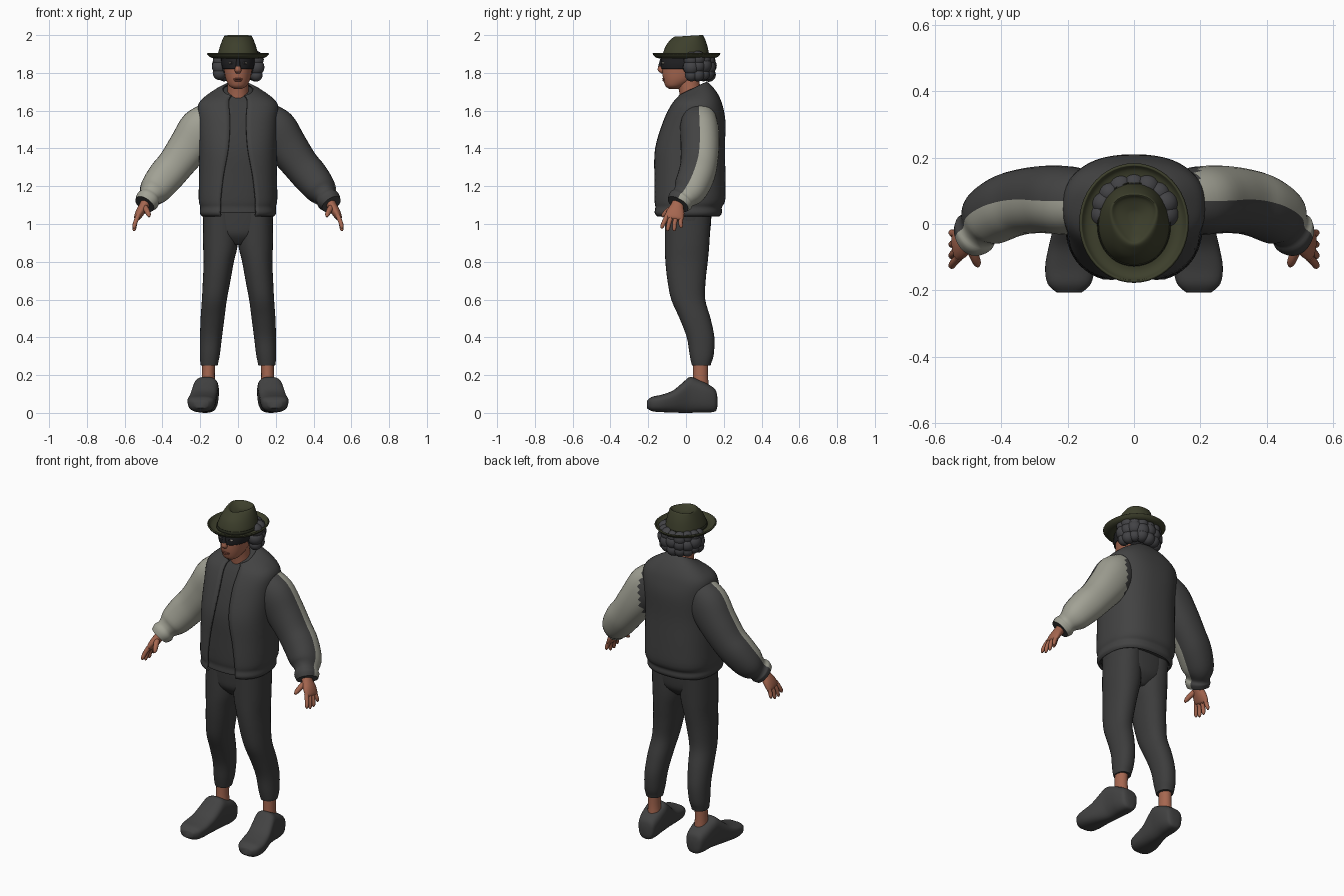
import bpy, bmesh, math, random
from mathutils import Vector, Matrix

random.seed(4)


def material(name, rgb):
    m = bpy.data.materials.new(name)
    m.diffuse_color = (*rgb, 1)
    return m


JACKET = material("charcoal jacket", (0.055, 0.055, 0.055))
TROUSER = material("dark grey cloth", (0.046, 0.046, 0.046))
PALE = material("pale grey sleeve", (0.36, 0.36, 0.30))
SKIN = material("skin", (0.38, 0.135, 0.08))
HAIR = material("grey hair", (0.055, 0.055, 0.06))
HAT = material("olive hat", (0.047, 0.050, 0.025))
BAND = material("dark olive", (0.02, 0.022, 0.012))
MASK = material("black mask", (0.015, 0.015, 0.017))
LIPS = material("lip brown", (0.24, 0.075, 0.05))
EYE = material("eye grey", (0.35, 0.32, 0.28))


def finish(name, bm, mats, angle=50, solid=0):
    bmesh.ops.recalc_face_normals(bm, faces=bm.faces[:])
    me = bpy.data.meshes.new(name)
    bm.to_mesh(me)
    bm.free()
    for m in mats:
        me.materials.append(m)
    ob = bpy.data.objects.new(name, me)
    bpy.context.collection.objects.link(ob)
    bpy.ops.object.select_all(action='DESELECT')
    ob.select_set(True)
    bpy.context.view_layer.objects.active = ob
    bpy.ops.object.shade_smooth_by_angle(angle=math.radians(angle))
    if solid:
        mod = ob.modifiers.new("thickness", 'SOLIDIFY')
        mod.thickness = solid
        mod.offset = 0
    return ob


def spline(st, sub):
    """Smooth in-between stations (Catmull-Rom)."""
    out = []
    for i in range(len(st) - 1):
        p = [st[max(i - 1, 0)], st[i], st[i + 1], st[min(i + 2, len(st) - 1)]]
        for k in range(sub):
            t = k / sub
            out.append([0.5 * (2 * b + (c - a) * t + (2 * a - 5 * b + 4 * c - d) * t * t
                               + (3 * b - a - 3 * c + d) * t ** 3) for a, b, c, d in zip(*p)])
    return out + [list(st[-1])]


def loft(name, mats, st, ref=(0, 1, 0), axis=None, n=2.0, seg=32, sub=4,
         caps=True, solid=0, rule=None, angle=50):
    """Station: x, y, z, width radius, ref radius, tilt, front gap angle, taper."""
    st = spline([tuple(s) + (0,) * (8 - len(s)) for s in st], sub)
    opened = any(s[6] > 0 for s in st)
    cols = seg + 1 if opened else seg
    bm = bmesh.new()
    rings = []
    for i, (x, y, z, ra, rb, tilt, gap, taper) in enumerate(st):
        T = Vector(axis) if axis else (Vector(st[min(i + 1, len(st) - 1)][:3])
                                       - Vector(st[max(i - 1, 0)][:3])).normalized()
        a = Vector(ref)
        a = (a - T * a.dot(T)).normalized()
        b = T.cross(a)
        ring = []
        for j in range(cols):
            t = -math.pi / 2 + gap + (2 * math.pi - 2 * gap) * j / seg
            c, s = [math.copysign(abs(v) ** (2 / n), v) for v in (math.cos(t), math.sin(t))]
            p = Vector((x, y, z)) + b * ra * (1 + taper * s) * c + a * rb * s
            p.z += tilt * rb * s
            ring.append(bm.verts.new(p))
        rings.append(ring)
    for r, q in zip(rings, rings[1:]):
        for j in range(seg):
            k = (j + 1) % cols
            f = bm.faces.new((r[j], r[k], q[k], q[j]))
            if rule:
                s = math.sin(-math.pi / 2 + 2 * math.pi * (j + 0.5) / seg)
                f.material_index = rule(s, f.calc_center_median())
    if caps and not opened:
        bm.faces.new(rings[0])
        bm.faces.new(rings[-1])
    return finish(name, bm, mats, angle, solid)


def balls(name, mat, items):
    bm = bmesh.new()
    for loc, size in items:
        bmesh.ops.create_uvsphere(bm, u_segments=18, v_segments=12, radius=1,
                                  matrix=Matrix.Translation(loc) @ Matrix.Diagonal((*size, 1)))
    return finish(name, bm, [mat], 80)


UP = (0, 0, 1)

# open jacket body and the shirt inside it
body = [(0, .006, 1.045, .186, .166, 0, .41), (0, .006, 1.06, .196, .178, 0, .41),
        (0, .008, 1.09, .194, .176, 0, .40), (0, .015, 1.13, .202, .187, 0, .38),
        (0, .017, 1.25, .201, .186, 0, .31), (0, .02, 1.40, .20, .18, 0, .18),
        (0, .043, 1.54, .205, .16, 0, .14), (0, .056, 1.625, .207, .132, 0, .16),
        (0, .058, 1.67, .17, .108, .1, .20), (0, .045, 1.70, .115, .085, .35, .28),
        (0, .035, 1.712, .078, .072, .5, .38)]
loft("jacket_body", [JACKET], body, axis=UP, n=2.5, seg=48, solid=.012)
shirt = [(x, y, z, a - .014, b - .014, t) for x, y, z, a, b, t, g in body]
shirt[0] = (0, .006, 1.06, .17, .155)
loft("shirt", [TROUSER], shirt, axis=UP, n=2.5, seg=48)

# hips
loft("trouser_hips", [TROUSER],
     [(0, .005, .89, .04, .07), (0, .008, .94, .14, .112), (0, .01, 1.0, .182, .122),
      (0, .01, 1.09, .186, .125)], axis=UP, n=2.4)

for sx, side in ((-1, "right"), (1, "left")):
    def m(st):
        return [(s[0] * sx,) + tuple(s[1:]) for s in st]

    # two-colour sleeve: pale half faces front on one arm and back on the other
    loft(side + "_sleeve", [JACKET, PALE],
         m([(.12, .07, 1.59, .075, .08), (.19, .07, 1.51, .115, .102), (.26, .074, 1.41, .108, .102),
            (.33, .068, 1.315, .097, .098), (.385, .052, 1.25, .095, .096), (.44, .02, 1.18, .083, .088),
            (.468, -.012, 1.143, .058, .067), (.48, -.028, 1.125, .064, .07),
            (.494, -.042, 1.105, .055, .062)]), n=2.2,
         rule=lambda s, c, sx=sx: int(s * sx > 0 and abs(c.x) > .19))
    # hand
    loft(side + "_palm", [SKIN],
         m([(.47, -.025, 1.14, .03, .034), (.495, -.045, 1.10, .026, .034), (.517, -.055, 1.065, .024, .047),
            (.533, -.062, 1.035, .018, .05), (.537, -.064, 1.025, .01, .044)]), seg=20)
    for i, (y0, y1, z1) in enumerate([(-.100, -.126, .975), (-.075, -.096, .962),
                                      (-.050, -.062, .962), (-.026, -.026, .978)]):
        loft(f"{side}_finger_{i + 1}", [SKIN],
             m([(.528, y0, 1.045, .013, .013), (.543, (y0 + y1) / 2 - .003, 1.01, .012, .012),
                (.549, y1, z1 + .012, .010, .010), (.550, y1 - .001, z1, .004, .004)]), seg=10)
    loft(side + "_thumb", [SKIN],
         m([(.497, -.06, 1.095, .016, .016), (.482, -.095, 1.07, .015, .015),
            (.473, -.117, 1.05, .012, .012), (.470, -.127, 1.038, .005, .005)]), ref=(1, 0, 0), seg=10)

    # trouser leg and ankle
    loft(side + "_trouser_leg", [TROUSER],
         m([(.094, .01, 1.06, .09, .122), (.093, .006, .90, .092, .118), (.102, .003, .80, .08, .112),
            (.113, .003, .70, .073, .101), (.125, .012, .60, .066, .09), (.135, .048, .50, .063, .082),
            (.143, .077, .40, .058, .073), (.149, .083, .31, .053, .064), (.152, .081, .265, .047, .053),
            (.152, .081, .25, .044, .049)]), axis=UP, n=2.2)
    loft(side + "_ankle", [SKIN],
         m([(.155, .078, .12, .038, .044), (.157, .077, .19, .034, .04), (.155, .078, .27, .034, .04)]),
         axis=UP, seg=20)
    # shoe, lofted from heel to toe
    loft(side + "_shoe", [JACKET],
         m([(.160, .166, .058, .022, .025, 0, 0, .1), (.160, .155, .066, .048, .058, 0, 0, .1),
            (.163, .11, .079, .060, .077, 0, 0, .12), (.166, .06, .090, .062, .088, 0, 0, .18),
            (.170, .02, .095, .062, .095, 0, 0, .2), (.177, -.02, .079, .065, .079, 0, 0, .2),
            (.186, -.07, .060, .069, .058, 0, 0, .16), (.193, -.13, .050, .073, .046, 0, 0, .12),
            (.195, -.18, .047, .064, .038, 0, 0, .1), (.195, -.207, .045, .036, .020, 0, 0, .1)]),
         ref=UP, axis=(0, -1, 0), n=2.8)

# neck, head and face
loft("neck", [SKIN], [(0, .035, 1.62, .062, .062), (0, .022, 1.70, .056, .058), (0, .005, 1.79, .054, .06)],
     axis=UP, seg=24)
loft("head", [SKIN],
     [(0, -.062, 1.716, .022, .028), (0, -.058, 1.73, .045, .05), (0, -.036, 1.76, .062, .083),
      (0, -.02, 1.80, .072, .105), (0, -.01, 1.85, .078, .115), (0, 0, 1.90, .08, .115)], axis=UP, n=2.1)
loft("nose", [SKIN, MASK],
     [(0, -.124, 1.798, .010, .008), (0, -.131, 1.812, .018, .018), (0, -.130, 1.835, .013, .017),
      (0, -.122, 1.875, .009, .014)], axis=UP, seg=16, rule=lambda s, c: int(c.z > 1.835))
balls("lips", LIPS, [((0, -.117, 1.768), (.026, .009, .005)), ((0, -.115, 1.759), (.021, .009, .005))])
loft("eye_mask", [MASK],
     [(0, -.015, 1.822, .080, .115), (0, -.01, 1.85, .086, .122), (0, -.003, 1.89, .087, .122)],
     axis=UP, n=2.1, caps=False, solid=.004)
balls("eyes", EYE, [((s * .034, -.119, 1.852), (.016, .012, .006)) for s in (-1, 1)])
balls("pupils", MASK, [((s * .034, -.128, 1.852), (.006, .005, .0055)) for s in (-1, 1)])

# curly hair around the sides and back
curls = [((0, .045, 1.835), (.105, .095, .07))]
for row, (z, r, count) in enumerate([(1.795, .036, 9), (1.835, .042, 9), (1.87, .038, 9)]):
    for i in range(count):
        t = math.radians(-8 + 196 * i / (count - 1))
        q = r * random.uniform(.9, 1.1)
        curls.append(((.097 * math.cos(t), .04 + .080 * math.sin(t), z + random.uniform(-.008, .008)),
                      (q, q, q)))
balls("curly_hair", HAIR, curls)

# hat: dented crown, dished brim and band
loft("hat_crown", [HAT],
     [(0, 0, 1.88, .108, .124), (0, 0, 1.91, .104, .12), (0, .004, 1.95, .092, .107, 0, 0, .06),
      (0, .010, 1.982, .078, .088, .04, 0, .15), (0, .014, 1.996, .066, .074, .06, 0, .3),
      (0, .016, 1.985, .048, .060, .06, 0, .45), (0, .016, 1.972, .012, .02, 0, 0, .4)],
     axis=UP, n=2.1, seg=40)
loft("hat_brim", [HAT],
     [(0, 0, 1.886, .098, .112), (0, 0, 1.881, .125, .14), (0, .002, 1.888, .148, .164),
      (0, .003, 1.904, .162, .177)], axis=UP, seg=48, caps=False, solid=.008)
loft("hat_band", [BAND], [(0, 0, 1.884, .110, .126), (0, 0, 1.902, .108, .124)],
     axis=UP, n=2.1, seg=40, sub=1, caps=False, solid=.003)
